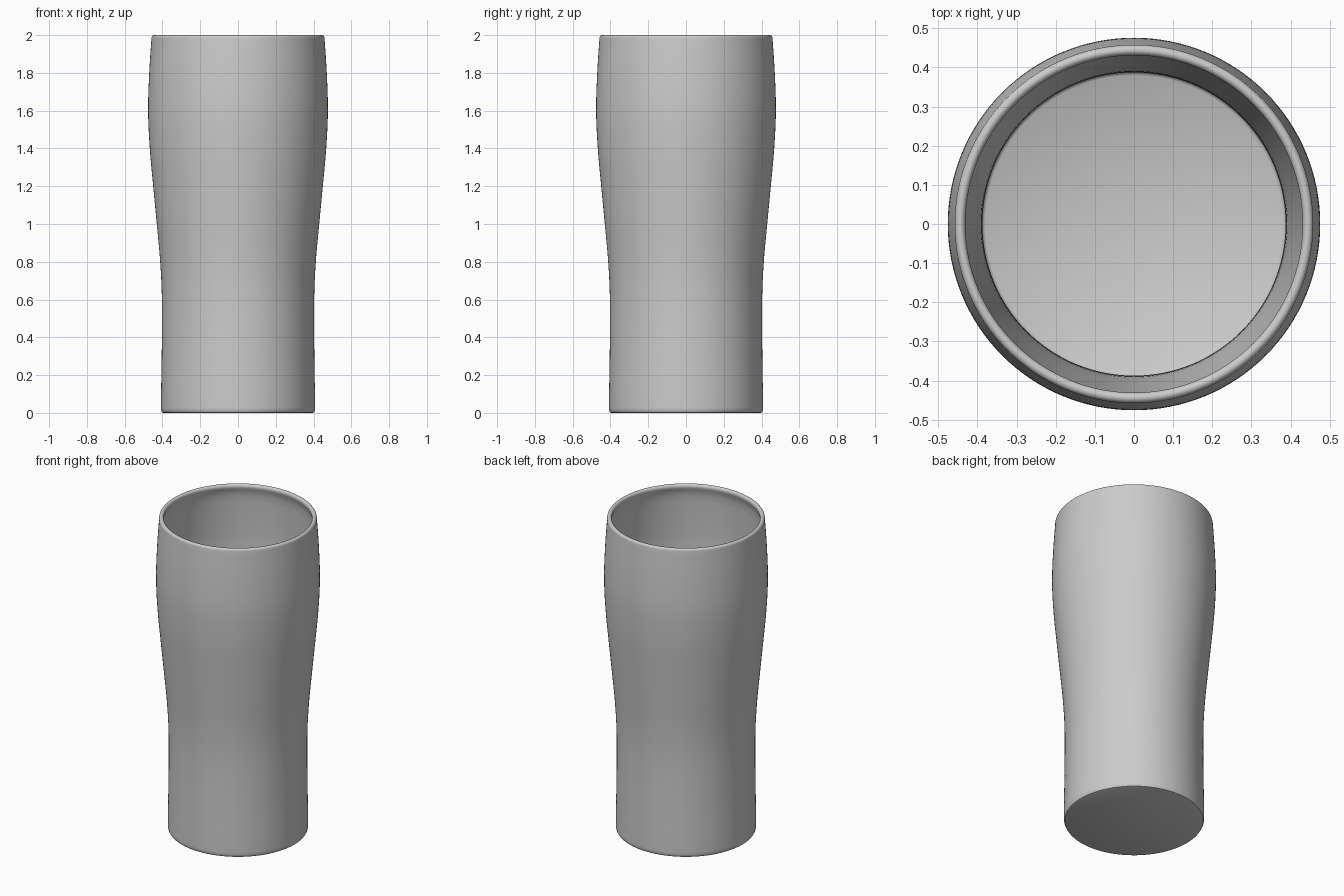
import bpy, bmesh, math

if "Cube" in bpy.data.objects:
    bpy.data.objects.remove(bpy.data.objects["Cube"])

SEGMENTS = 128
WALL = 0.015

# Outer wall key points (radius, height)
KEYS = [(0.408, 0.02), (0.407, 0.12), (0.404, 0.3), (0.403, 0.6), (0.412, 0.8),
        (0.430, 1.0), (0.449, 1.2), (0.467, 1.4), (0.476, 1.6), (0.470, 1.8), (0.458, 1.985)]


def smooth(points, steps=5):
    """Catmull-Rom curve through the points."""
    pts = [points[0]] + points + [points[-1]]
    out = []
    for i in range(1, len(pts) - 2):
        a, b, c, d = pts[i - 1:i + 3]
        for s in range(steps):
            t = s / steps
            out.append(tuple(
                0.5 * (2 * q + (r - p) * t + (2 * p - 5 * q + 4 * r - u) * t * t
                       + (3 * q - p - 3 * r + u) * t ** 3)
                for p, q, r, u in zip(a, b, c, d)))
    return out + [points[-1]]


def lathe(name, profile):
    """Revolve an (r, z) profile that starts and ends on the axis."""
    bm = bmesh.new()
    verts = [bm.verts.new((r, 0, z)) for r, z in profile]
    edges = [bm.edges.new(p) for p in zip(verts, verts[1:])]
    bmesh.ops.spin(bm, geom=verts + edges, cent=(0, 0, 0), axis=(0, 0, 1),
                   angle=2 * math.pi, steps=SEGMENTS, use_duplicate=False)
    bmesh.ops.remove_doubles(bm, verts=bm.verts, dist=1e-5)
    bmesh.ops.recalc_face_normals(bm, faces=bm.faces)
    mesh = bpy.data.meshes.new(name)
    bm.to_mesh(mesh)
    bm.free()
    obj = bpy.data.objects.new(name, mesh)
    bpy.context.collection.objects.link(obj)
    bpy.ops.object.select_all(action='DESELECT')
    obj.select_set(True)
    bpy.context.view_layer.objects.active = obj
    bpy.ops.object.shade_smooth_by_angle(angle=math.radians(35))
    return obj


wall = smooth(KEYS)

# Closed base with a small rounded edge
base = [(0, 0), (0.395, 0), (0.402, 0.003), (0.406, 0.010)]

# Rounded lip, slightly thicker than the wall
lip = [(0.4445 + 0.0135 * math.cos(a), 1.985 + 0.015 * math.sin(a))
       for a in (math.pi * i / 10 for i in range(1, 11))]
lip += [(0.432, 1.975), (0.437, 1.965)]

# Inner wall follows the outer one down to a flat floor
inner = [(r - WALL, z) for r, z in reversed(wall) if 0.06 < z < 1.95]
floor = [(0.390, 0.032), (0.386, 0.024), (0.380, 0.02), (0, 0.02)]

lathe("drinking_glass", base + wall + lip + inner + floor)
